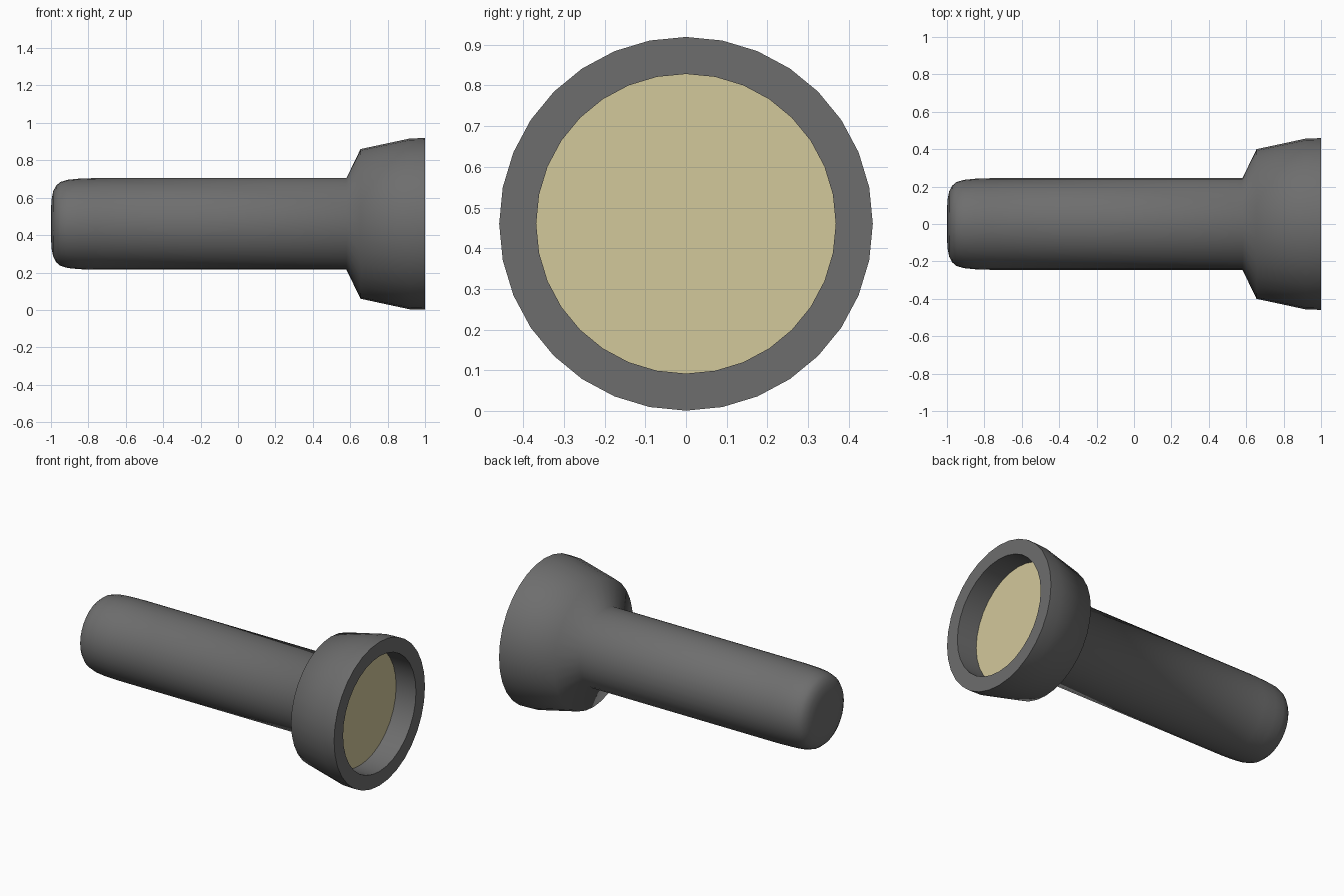
import bpy
import bmesh
from math import cos, sin, pi, radians

SIDES = 32
AXIS_Z = 0.46

default = bpy.data.objects.get("Cube")
if default:
    bpy.data.objects.remove(default, do_unlink=True)


def make_material(name, rgb):
    mat = bpy.data.materials.new(name)
    mat.use_nodes = True
    color = (*rgb, 1.0)
    mat.diffuse_color = color
    mat.node_tree.nodes["Principled BSDF"].inputs["Base Color"].default_value = color
    return mat


def lathe(name, profile, mat, cap_start=False):
    """Spin (x, radius) points round the long axis."""
    bm = bmesh.new()
    rings = []
    for x, r in profile:
        angles = [2 * pi * i / SIDES for i in range(SIDES)]
        rings.append([bm.verts.new((x, r * cos(a), r * sin(a))) for a in angles])
    for a, b in zip(rings, rings[1:]):
        for i in range(SIDES):
            j = (i + 1) % SIDES
            bm.faces.new((a[i], b[i], b[j], a[j]))
    if cap_start:
        bm.faces.new(rings[0])
    mesh = bpy.data.meshes.new(name)
    bmesh.ops.recalc_face_normals(bm, faces=bm.faces)
    bm.to_mesh(mesh)
    bm.free()
    mesh.materials.append(mat)
    obj = bpy.data.objects.new(name, mesh)
    obj.location.z = AXIS_Z
    bpy.context.collection.objects.link(obj)
    bpy.ops.object.select_all(action="DESELECT")
    obj.select_set(True)
    bpy.context.view_layer.objects.active = obj
    bpy.ops.object.shade_smooth_by_angle(angle=radians(70))
    return obj


casing = make_material("dark grey casing", (0.155, 0.155, 0.155))
glass = make_material("pale yellow lens", (0.65, 0.58, 0.33))

# Rounded handle, flared head, flat rim and the recess wall behind it
body = [(-1.0, 0.07), (-0.997, 0.13), (-0.988, 0.175), (-0.972, 0.205),
        (-0.95, 0.224), (-0.91, 0.236), (-0.85, 0.242), (-0.76, 0.245),
        (0.58, 0.245), (0.655, 0.40), (0.92, 0.457), (1.0, 0.459),
        (1.0, 0.368), (0.86, 0.368)]
lathe("torch_body", body, casing, cap_start=True)

# Lens disc closing the bottom of the recess
bpy.ops.mesh.primitive_circle_add(vertices=SIDES, radius=0.368, fill_type="NGON",
                                  location=(0.86, 0, AXIS_Z), rotation=(0, pi / 2, 0))
lens = bpy.context.object
lens.name = "lens"
lens.data.materials.append(glass)
